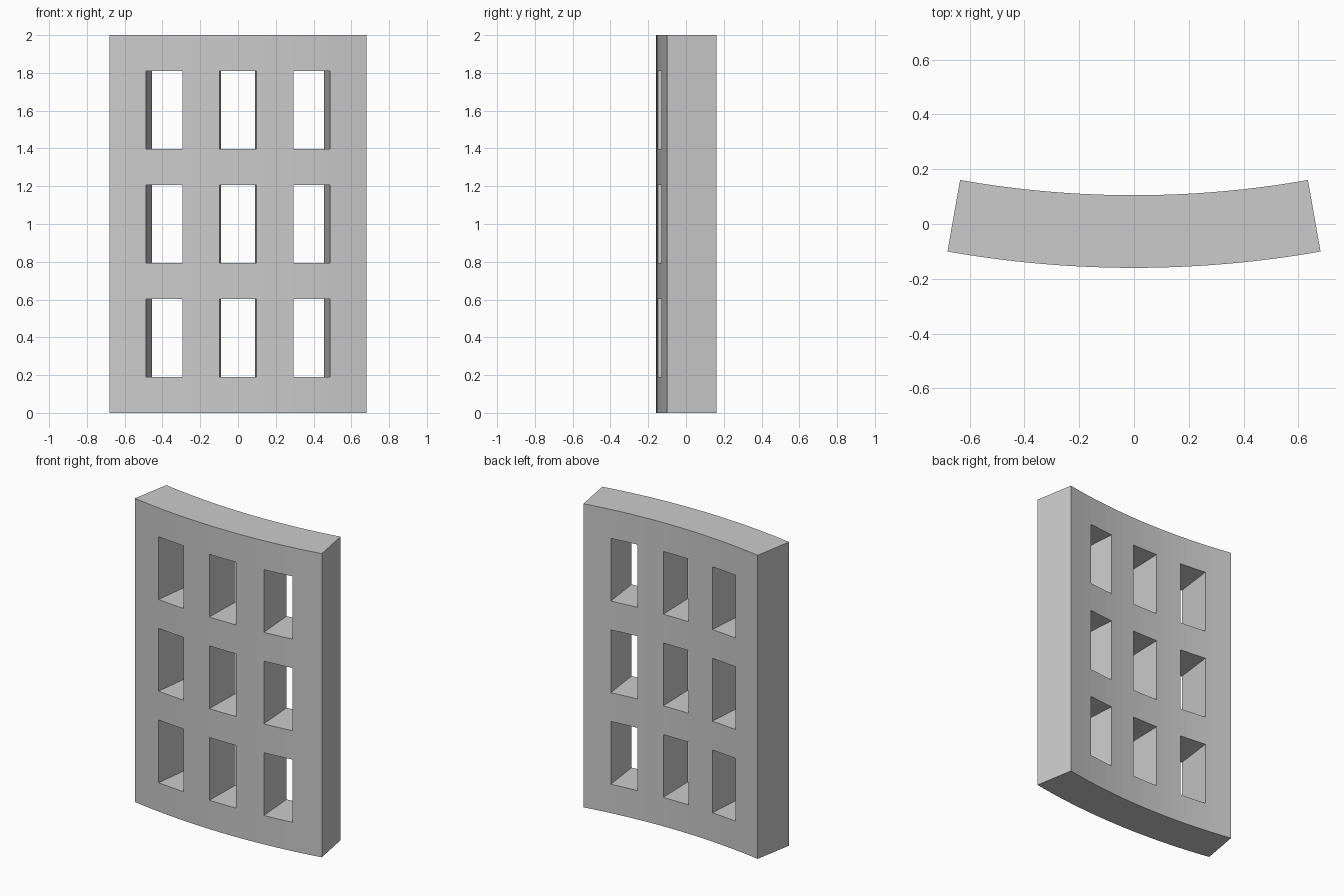
import bpy, bmesh, math

if "Cube" in bpy.data.objects:
    bpy.data.objects.remove(bpy.data.objects["Cube"])

R_OUT, R_IN = 3.92, 3.655          # front (convex) and back (concave) radii
Y_CENTRE = R_OUT - 0.16            # axis of the curve, behind the wall
HALF_ANGLE = math.radians(10)
COLS, SEGS = 7, 4                  # pier/window columns, facets per column
PIER, WINDOW = 0.19, 0.4133        # heights of solid bands and openings

stone = bpy.data.materials.new("light_grey")
stone.diffuse_color = (0.6, 0.6, 0.6, 1)
stone.use_nodes = True
stone.node_tree.nodes["Principled BSDF"].inputs["Base Color"].default_value = stone.diffuse_color


def point(radius, i, z):
    a = -HALF_ANGLE + 2 * HALF_ANGLE * i / (COLS * SEGS)
    return (radius * math.sin(a), Y_CENTRE - radius * math.cos(a), z)


# Height levels: alternating solid bands and window rows
levels = [0.0]
for row in range(COLS):
    levels.append(levels[-1] + (WINDOW if row % 2 else PIER))
levels[-1] = 2.0

# Curved front sheet with the window cells left open
bm = bmesh.new()
grid = [[bm.verts.new(point(R_OUT, i, z)) for i in range(COLS * SEGS + 1)]
        for z in levels]
for r in range(COLS):
    for i in range(COLS * SEGS):
        if r % 2 and (i // SEGS) % 2:
            continue
        bm.faces.new((grid[r][i], grid[r][i + 1],
                      grid[r + 1][i + 1], grid[r + 1][i]))

# Thicken towards the axis so the jambs are radial
ext = bmesh.ops.extrude_face_region(bm, geom=bm.faces[:], use_keep_orig=True)
for v in ext["geom"]:
    if isinstance(v, bmesh.types.BMVert):
        v.co.x *= R_IN / R_OUT
        v.co.y = Y_CENTRE + (v.co.y - Y_CENTRE) * R_IN / R_OUT
bmesh.ops.recalc_face_normals(bm, faces=bm.faces[:])

mesh = bpy.data.meshes.new("curved_window_wall")
bm.to_mesh(mesh)
bm.free()
mesh.materials.append(stone)
wall = bpy.data.objects.new("curved_window_wall", mesh)
bpy.context.collection.objects.link(wall)
